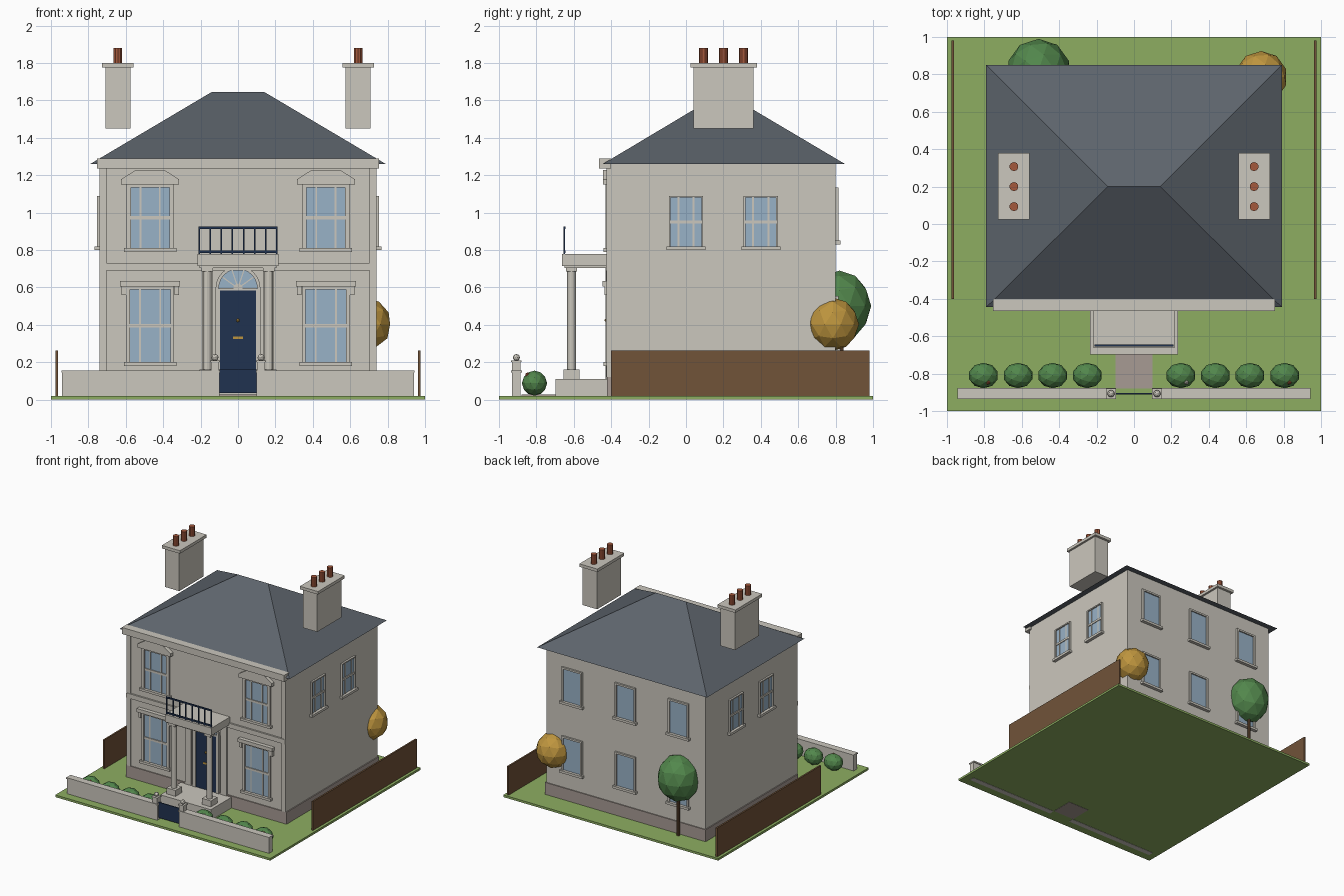
import bpy, bmesh
from math import pi, sin, cos, radians
from mathutils import Matrix

cube = bpy.data.objects.get("Cube")
if cube:
    bpy.data.objects.remove(cube, do_unlink=True)


def material(name, *rgb):
    def linear(c):
        c /= 255
        return c / 12.92 if c < 0.04045 else ((c + 0.055) / 1.055) ** 2.4
    m = bpy.data.materials.new(name)
    col = [linear(c) for c in rgb] + [1]
    m.use_nodes = True
    m.diffuse_color = col
    m.node_tree.nodes["Principled BSDF"].inputs["Base Color"].default_value = col
    return m


stone = material("stone", 203, 199, 189)
paving = material("paving", 167, 155, 148)
glass = material("glass", 153, 178, 199)
navy = material("navy paint", 32, 50, 80)
slate = material("slate", 93, 100, 108)
wood = material("brown wood", 113, 83, 57)
clay = material("terracotta", 163, 88, 60)
grass = material("grass", 141, 174, 97)
leaf = material("green leaf", 82, 135, 76)
gold = material("gold", 190, 149, 62)


def finish(name, mat, bm):
    bmesh.ops.recalc_face_normals(bm, faces=bm.faces)
    me = bpy.data.meshes.new(name)
    bm.to_mesh(me)
    bm.free()
    me.materials.append(mat)
    ob = bpy.data.objects.new(name, me)
    bpy.context.collection.objects.link(ob)
    return ob


def prisms(name, mat, shapes, place=Matrix()):
    """Each shape is (outline in x/z, back depth, front depth); depth points to -y."""
    bm = bmesh.new()
    for pts, d0, d1 in shapes:
        back = [bm.verts.new(place @ Matrix.Translation((u, -d0, z)).translation) for u, z in pts]
        front = [bm.verts.new(place @ Matrix.Translation((u, -d1, z)).translation) for u, z in pts]
        bm.faces.new(back)
        bm.faces.new(front[::-1])
        for i in range(len(pts)):
            j = (i + 1) % len(pts)
            bm.faces.new((back[i], front[i], front[j], back[j]))
    return finish(name, mat, bm)


def rect(u0, u1, z0, z1, d0, d1):
    return [(u0, z0), (u1, z0), (u1, z1), (u0, z1)], d0, d1


def box(name, mat, x0, x1, y0, y1, z0, z1):
    return prisms(name, mat, [rect(x0, x1, z0, z1, -y1, -y0)])


def cylinder(name, mat, x, y, z0, z1, r, n=12):
    bm = bmesh.new()
    bmesh.ops.create_cone(bm, cap_ends=True, segments=n, radius1=r, radius2=r, depth=z1 - z0,
                          matrix=Matrix.Translation((x, y, (z0 + z1) / 2)))
    return finish(name, mat, bm)


def ball(name, mat, centre, size, sub=2):
    bm = bmesh.new()
    bmesh.ops.create_icosphere(bm, subdivisions=sub, radius=1,
                               matrix=Matrix.Translation(centre) @ Matrix.Diagonal((*size, 1)))
    return finish(name, mat, bm)


# Wall planes: local x runs along the wall, local -y points outward
front = Matrix.Translation((0, -0.415, 0))
left = Matrix.Translation((0.74, 0, 0)) @ Matrix.Rotation(pi / 2, 4, "Z")
right = Matrix.Translation((-0.74, 0, 0)) @ Matrix.Rotation(-pi / 2, 4, "Z")
back = Matrix.Translation((0, 0.8, 0)) @ Matrix.Rotation(pi, 4, "Z")


def window(name, wall, u, z0, z1, half, jamb, bars=True):
    place = wall @ Matrix.Translation((u, 0, 0))
    prisms(name + "_glass", glass, [rect(-half, half, z0, z1, -0.002, 0.004)], place)
    out = half + jamb
    parts = [rect(-out, -half, z0, z1 + jamb, 0, 0.015),
             rect(half, out, z0, z1 + jamb, 0, 0.015),
             rect(-half, half, z1, z1 + jamb, 0, 0.015),
             rect(-out - 0.012, out + 0.012, z0 - 0.02, z0, 0, 0.027)]
    if bars:
        mid = (z0 + z1) / 2
        parts.append(rect(-half, half, mid - 0.009, mid + 0.009, 0, 0.011))
        parts += [rect(s * half * 0.5 - 0.005, s * half * 0.5 + 0.005, z0, z1, 0, 0.009) for s in (-1, 1)]
    prisms(name + "_frame", stone, parts, place)


# Lawn, path and house body
box("lawn", grass, -1, 1, -1, 1, 0.002, 0.02)
box("path", paving, -0.1, 0.1, -0.88, -0.69, 0, 0.027)
box("house_walls", stone, -0.74, 0.74, -0.415, 0.8, 0.02, 1.26)
box("plinth", paving, -0.748, 0.748, -0.423, 0.808, 0.02, 0.12)
for s in (-1, 1):
    prisms("corner_pilaster", stone, [rect(s * 0.722 - 0.018, s * 0.722 + 0.018, 0.12, 1.24, 0, 0.01)], front)
prisms("string_course", stone, [rect(-0.74, 0.74, 0.69, 0.73, 0, 0.014)], front)

# Hipped roof and front cornice
bm = bmesh.new()
eave = [bm.verts.new((x, y, 1.26)) for x, y in ((-0.79, -0.445), (0.79, -0.445), (0.79, 0.85), (-0.79, 0.85))]
ridge = [bm.verts.new((x, 0.2, 1.645)) for x in (-0.14, 0.14)]
a, b, c, d = eave
for f in ((a, b, ridge[1], ridge[0]), (b, c, ridge[1]), (c, d, ridge[0], ridge[1]), (d, a, ridge[0]), (d, c, b, a)):
    bm.faces.new(f)
finish("roof", slate, bm)
box("cornice", stone, -0.755, 0.755, -0.465, -0.4, 1.235, 1.29)

# Chimneys
for s in (-1, 1):
    x = s * 0.642
    box("chimney_stack", stone, x - 0.067, x + 0.067, 0.04, 0.36, 1.45, 1.775)
    box("chimney_cap", stone, x - 0.084, x + 0.084, 0.025, 0.38, 1.775, 1.8)
    for y in (0.093, 0.2, 0.307):
        cylinder("chimney_pot", clay, x, y, 1.8, 1.88, 0.024, 10)

# Windows on all sides
pediment = [(-0.155, 1.15), (0.155, 1.15), (0.155, 1.178), (0.078, 1.227), (-0.078, 1.227), (-0.155, 1.178)]
for s in (-1, 1):
    u = s * 0.47
    window("front_lower_window", front, u, 0.2, 0.59, 0.108, 0.02)
    window("front_upper_window", front, u, 0.81, 1.135, 0.103, 0.025)
    place = front @ Matrix.Translation((u, 0, 0))
    prisms("window_pediment", stone, [(pediment, 0, 0.03)], place)
    prisms("window_lintel", stone, [rect(-0.16, 0.16, 0.605, 0.635, 0, 0.032)]
           + [rect(t * 0.142 - 0.012, t * 0.142 + 0.012, 0.56, 0.605, 0, 0.022) for t in (-1, 1)], place)
for y in (0, 0.4):
    window("left_window", left, y, 0.82, 1.08, 0.082, 0.01)
    window("right_window", right, -y, 0.82, 1.08, 0.082, 0.01)
for u in (-0.495, 0, 0.495):
    window("back_upper_window", back, u, 0.85, 1.12, 0.08, 0.015, False)
    window("back_lower_window", back, u, 0.27, 0.54, 0.08, 0.015, False)


# Front door with fanlight
def arc(r, start=0, end=180):
    return [(r * cos(radians(start + (end - start) * i / 12)), 0.595 + r * sin(radians(start + (end - start) * i / 12)))
            for i in range(13)]


prisms("front_door", navy, [rect(-0.095, 0.095, 0.11, 0.585, 0, 0.009)], front)
prisms("door_frame", stone, [rect(s * 0.108 - 0.013, s * 0.108 + 0.013, 0.11, 0.595, 0, 0.015) for s in (-1, 1)]
       + [rect(-0.095, 0.095, 0.583, 0.597, 0, 0.015), (arc(0.12) + arc(0.103, 180, 0), 0, 0.015)], front)
prisms("fanlight", glass, [(arc(0.104), 0, 0.005)], front)
spokes = []
for deg in (36, 72, 108, 144):
    t = radians(deg)
    ux, uz, px, pz = cos(t), sin(t), -sin(t) * 0.003, cos(t) * 0.003
    spokes.append(([(px, 0.595 + pz), (-px, 0.595 - pz), (ux * 0.104 - px, 0.595 + uz * 0.104 - pz),
                    (ux * 0.104 + px, 0.595 + uz * 0.104 + pz)], 0, 0.009))
prisms("fanlight_bars", stone, spokes + [(arc(0.025), 0, 0.009)], front)
prisms("letterbox", gold, [rect(-0.027, 0.027, 0.324, 0.338, 0, 0.013)], front)
ball("door_knob", gold, (0, -0.427, 0.424), (0.009, 0.009, 0.009))

# Porch, columns and balcony rail
box("porch_step", stone, -0.235, 0.235, -0.697, -0.415, 0.02, 0.11)
box("porch_roof", stone, -0.205, 0.205, -0.65, -0.415, 0.705, 0.72)
box("porch_cornice", stone, -0.217, 0.217, -0.663, -0.415, 0.715, 0.778)
for s in (-1, 1):
    x = s * 0.165
    box("column_base", stone, x - 0.042, x + 0.042, -0.655, -0.57, 0.11, 0.16)
    cylinder("column", stone, x, -0.612, 0.16, 0.69, 0.023)
    box("column_capital", stone, x - 0.03, x + 0.03, -0.642, -0.582, 0.685, 0.707)
    prisms("porch_pilaster", stone, [rect(x - 0.028, x + 0.028, 0.11, 0.707, 0, 0.012)], front)
rail = Matrix.Translation((0, -0.65, 0))
prisms("balcony_rail", navy, [rect(-0.212, 0.212, z, z + 0.012, -0.005, 0.005) for z in (0.785, 0.913)]
       + [rect(x - 0.004, x + 0.004, 0.778, 0.92, -0.004, 0.004)
          for x in [-0.207 + 0.414 * i / 7 for i in range(8)]], rail)

# Garden wall, gate and fences
for s in (-1, 1):
    lo, hi = sorted((s * 0.1, s * 0.94))
    box("garden_wall", stone, lo, hi, -0.93, -0.885, 0, 0.145)
    box("wall_coping", stone, lo - 0.003, hi + 0.003, -0.936, -0.878, 0.145, 0.157)
    x = s * 0.123
    box("gate_post", stone, x - 0.022, x + 0.022, -0.93, -0.885, 0.02, 0.2)
    box("gate_post_cap", stone, x - 0.027, x + 0.027, -0.936, -0.88, 0.2, 0.21)
    ball("gate_post_ball", stone, (x, -0.907, 0.225), (0.019, 0.019, 0.019))
    box("side_fence", wood, s * 0.97 - 0.007, s * 0.97 + 0.007, -0.4, 0.98, 0.02, 0.262)
box("gate", navy, -0.1, 0.1, -0.911, -0.903, 0.035, 0.165)

# Shrubs, flowers and trees
for s in (-1, 1):
    for i in range(4):
        ball("shrub", leaf, (s * (0.25 + 0.185 * i), -0.81, 0.088), (0.08, 0.068, 0.067))
for x, mat in ((-0.78, clay), (0.28, stone), (0.83, clay)):
    ball("flower", mat, (x, -0.847, 0.133), (0.013, 0.013, 0.013), 1)
ball("green_tree_crown", leaf, (-0.51, 0.82, 0.5), (0.17, 0.17, 0.19))
cylinder("green_tree_trunk", wood, -0.51, 0.83, 0.02, 0.36, 0.013, 8)
ball("golden_tree_crown", gold, (0.68, 0.785, 0.403), (0.14, 0.14, 0.142))
